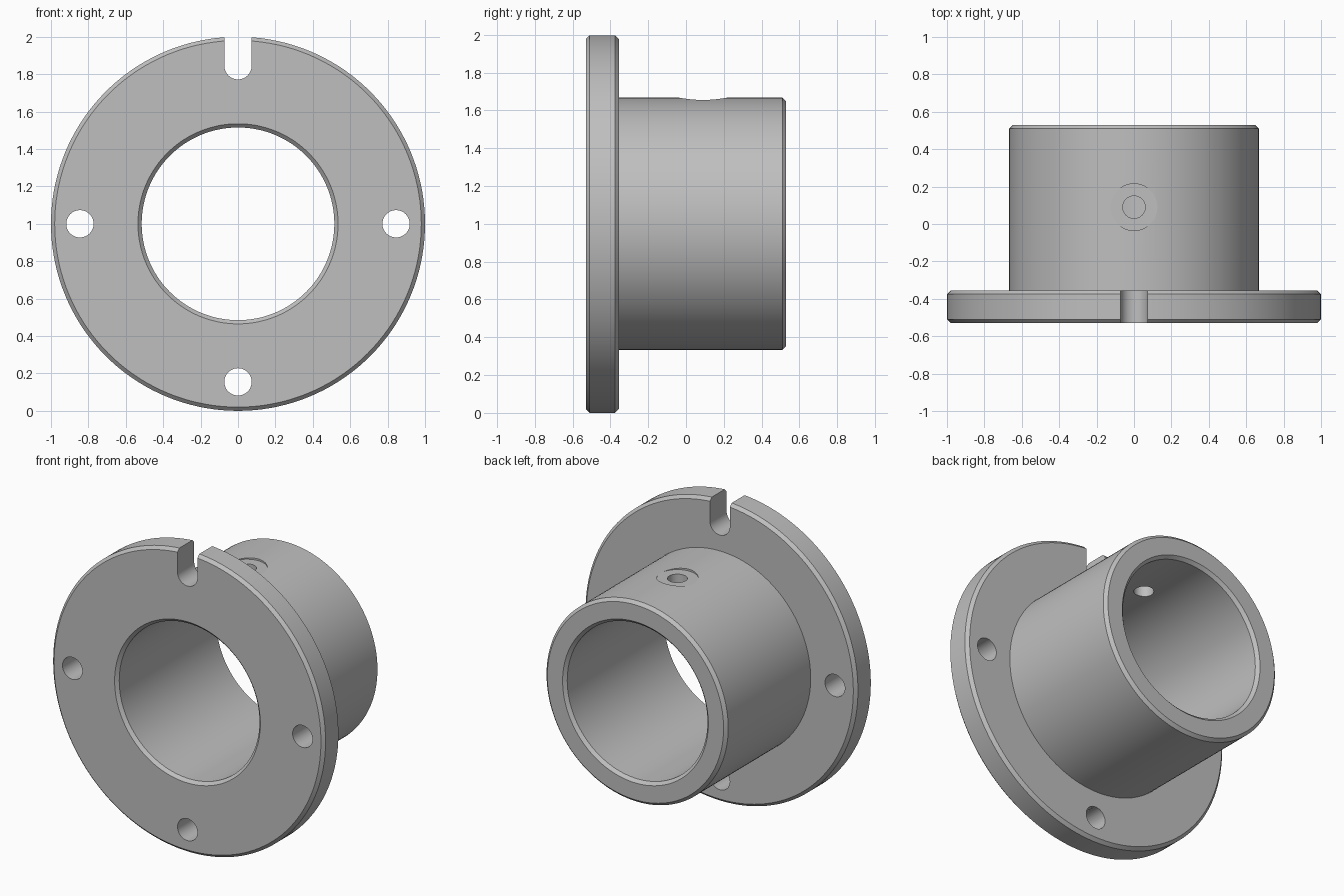
import bpy
import bmesh
from math import sin, cos, pi, radians
from mathutils import Matrix, Vector

cube = bpy.data.objects.get("Cube")
if cube:
    bpy.data.objects.remove(cube, do_unlink=True)

steel = bpy.data.materials.new("plain_grey_steel")
steel.use_nodes = True
GREY = (0.52, 0.52, 0.52, 1)
steel.diffuse_color = GREY
steel.node_tree.nodes["Principled BSDF"].inputs["Base Color"].default_value = GREY

AXIS_Z = 1.0
HOLE_R = 0.073
PITCH_R = 0.845
SEGMENTS = 144


def add_object(name, bm):
    bmesh.ops.recalc_face_normals(bm, faces=bm.faces)
    mesh = bpy.data.meshes.new(name)
    bm.to_mesh(mesh)
    bm.free()
    mesh.materials.append(steel)
    obj = bpy.data.objects.new(name, mesh)
    bpy.context.collection.objects.link(obj)
    return obj


def lathe(name, profile):
    """Revolve a closed (radius, y) profile about the bore axis."""
    bm = bmesh.new()
    rings = []
    for i in range(SEGMENTS):
        a = 2 * pi * i / SEGMENTS
        rings.append([bm.verts.new((r * sin(a), y, AXIS_Z + r * cos(a)))
                      for r, y in profile])
    n = len(profile)
    for i, ring in enumerate(rings):
        after = rings[(i + 1) % SEGMENTS]
        for j in range(n):
            k = (j + 1) % n
            bm.faces.new((ring[j], ring[k], after[k], after[j]))
    return add_object(name, bm)


def arc(radius, start, end, steps):
    return [(radius * cos(start + (end - start) * i / steps),
             radius * sin(start + (end - start) * i / steps))
            for i in range(steps + 1)]


def prism(name, outline, origin, direction):
    """Extrude a flat outline from origin along a direction."""
    bm = bmesh.new()
    face = bm.faces.new([bm.verts.new((u, v, 0)) for u, v in outline])
    side = bmesh.ops.extrude_face_region(bm, geom=[face])
    top = [g for g in side["geom"] if isinstance(g, bmesh.types.BMVert)]
    bmesh.ops.translate(bm, verts=top, vec=(0, 0, Vector(direction).length))
    if direction[1]:
        # Outline y becomes height, extrusion runs front to back
        turn = Matrix(((1, 0, 0), (0, 0, 1), (0, 1, 0))).to_4x4()
        bmesh.ops.transform(bm, matrix=turn, verts=bm.verts)
    bmesh.ops.translate(bm, verts=bm.verts, vec=origin)
    obj = add_object(name, bm)
    obj.hide_render = True
    return obj


# Flanged sleeve with chamfered rims and bore
body = lathe("flanged_sleeve", [
    (0.535, -0.53), (0.98, -0.53), (1.0, -0.51), (1.0, -0.375),
    (0.98, -0.355), (0.667, -0.355), (0.667, 0.51), (0.647, 0.53),
    (0.535, 0.53), (0.515, 0.51), (0.515, -0.51),
])

# Bolt holes at left, right and bottom of the flange
circle = arc(1, 0, 2 * pi, 48)[:-1]
bolt = [(u * HOLE_R, v * HOLE_R) for u, v in circle]
through = (0, 0.4, 0)
cutters = [
    prism("bolt_hole_cutter", bolt,
          (PITCH_R * x, -0.65, AXIS_Z + PITCH_R * z), through)
    for x, z in ((1, 0), (-1, 0), (0, -1))
]

# Open slot with a round bottom at the top of the flange
slot = arc(HOLE_R, pi, 2 * pi, 24) + [(HOLE_R, 0.4), (-HOLE_R, 0.4)]
cutters.append(prism("slot_cutter", slot, (0, -0.65, AXIS_Z + PITCH_R), through))

# Flat round seat and oil hole on top of the sleeve
for name, radius, low in (("seat_cutter", 0.125, 1.655), ("oil_hole_cutter", 0.06, 1.3)):
    ring = [(u * radius, v * radius) for u, v in circle]
    cutters.append(prism(name, ring, (0, 0.09, low), (0, 0, 1.85 - low)))

# Cut everything, then drop the cutters
bpy.context.view_layer.objects.active = body
for cutter in cutters:
    mod = body.modifiers.new(cutter.name, 'BOOLEAN')
    mod.operation = 'DIFFERENCE'
    mod.solver = 'EXACT'
    mod.object = cutter
    bpy.ops.object.modifier_apply(modifier=mod.name)
    bpy.data.objects.remove(cutter, do_unlink=True)

for obj in bpy.context.selected_objects:
    obj.select_set(False)
body.select_set(True)
bpy.ops.object.shade_smooth_by_angle(angle=radians(10))
